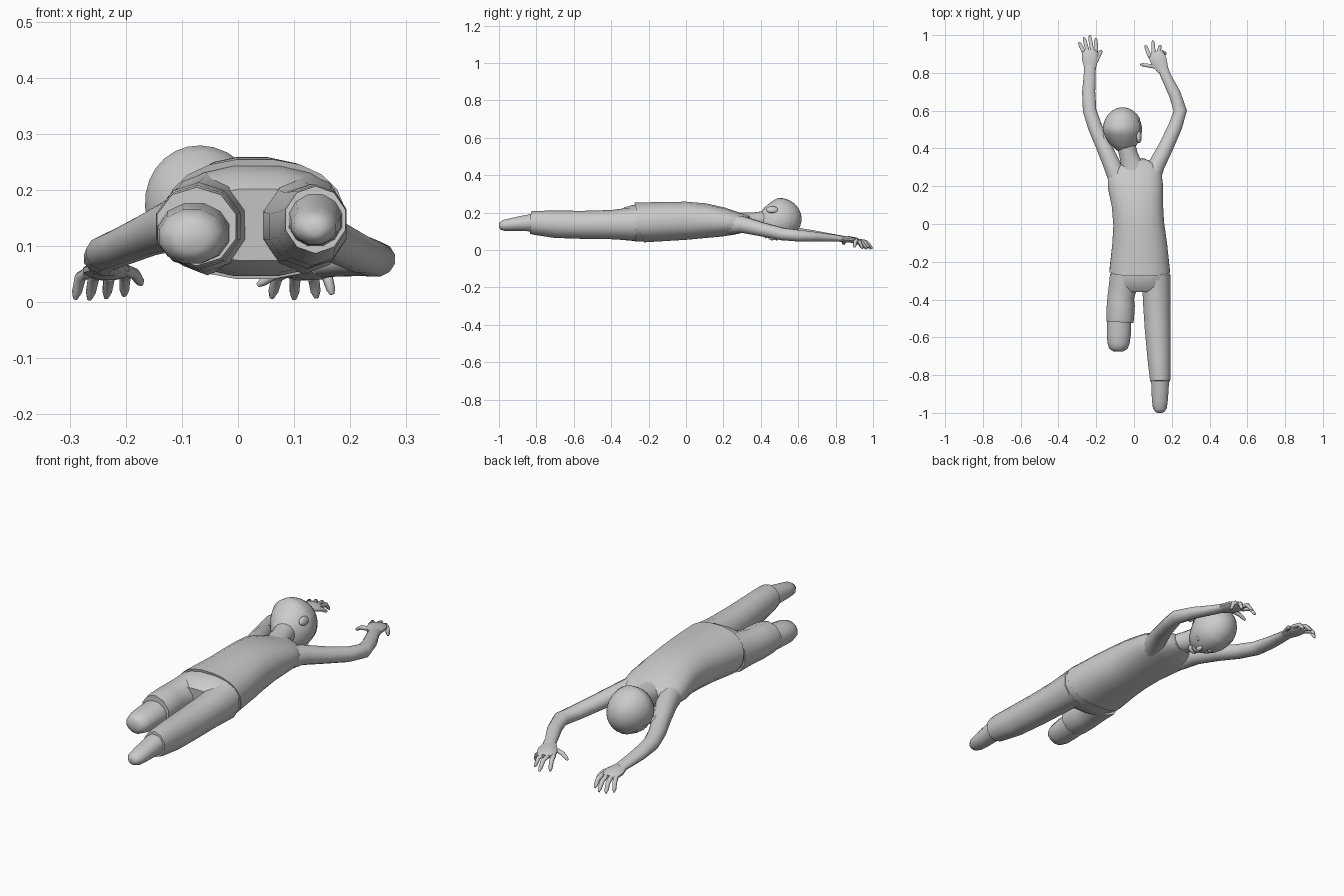
import bpy, bmesh
from math import sin, cos, pi, copysign
from mathutils import Vector, Matrix


def finish(name, bm, angle=50):
    bmesh.ops.recalc_face_normals(bm, faces=bm.faces[:])
    me = bpy.data.meshes.new(name)
    bm.to_mesh(me)
    bm.free()
    ob = bpy.data.objects.new(name, me)
    bpy.context.collection.objects.link(ob)
    bpy.ops.object.select_all(action='DESELECT')
    ob.select_set(True)
    bpy.context.view_layer.objects.active = ob
    bpy.ops.object.shade_smooth_by_angle(angle=angle * pi / 180)
    return ob


def tube(name, rings, n=16, square=1.0, shear=0.0, angle=50):
    """Skin through (x, y, z, half width, half height) rings, capped at both ends."""
    bm = bmesh.new()
    pts = [Vector(r[:3]) for r in rings]
    loops = []
    for i, (p, r) in enumerate(zip(pts, rings)):
        t = (pts[min(i + 1, len(pts) - 1)] - pts[max(i - 1, 0)]).normalized()
        side = t.cross(Vector((0, 0, 1))).normalized()
        up = side.cross(t)
        loop = []
        for k in range(n):
            a = 2 * pi * (k + 0.5) / n
            c = copysign(abs(cos(a)) ** square, cos(a))
            s = copysign(abs(sin(a)) ** square, sin(a))
            q = p + side * c * r[3] + up * s * r[4]
            if i == 0:
                q.y += shear * s
            loop.append(bm.verts.new(q))
        loops.append(loop)
    for a, b in zip(loops, loops[1:]):
        for k in range(n):
            bm.faces.new((a[k], a[(k + 1) % n], b[(k + 1) % n], b[k]))
    bm.faces.new(loops[0])
    bm.faces.new(loops[-1])
    return finish(name, bm, angle)


# Shirt torso with a slanted open hem over the trousers
tube("shirt_torso", [
    (.03, -.25, .148, .162, .108), (.03, -.1, .153, .146, .105),
    (.025, 0, .157, .136, .103), (.018, .1, .157, .137, .094),
    (.008, .2, .15, .147, .078), (.003, .26, .145, .144, .063),
    (-.002, .30, .145, .118, .052), (-.01, .33, .15, .065, .042)],
    20, .88, -.022)

# Neck
tube("neck", [(0, .27, .155, .075, .045), (-.015, .32, .155, .056, .046),
              (-.03, .37, .155, .05, .048), (-.045, .43, .16, .05, .05)])

# Trousers: seat and two legs, low number of sides
tube("trouser_seat", [(.03, -.2, .145, .15, .1), (.033, -.27, .145, .158, .1),
                      (.034, -.32, .141, .156, .09), (.034, -.355, .138, .13, .065)], 16, .85)
tube("short_trouser_leg", [
    (-.055, -.27, .14, .076, .092), (-.06, -.34, .138, .078, .084),
    (-.07, -.39, .137, .074, .078), (-.07, -.43, .136, .078, .078),
    (-.073, -.5, .135, .077, .074), (-.074, -.52, .135, .074, .07)], 10)
tube("long_trouser_leg", [
    (.118, -.27, .14, .078, .09), (.12, -.4, .136, .077, .078),
    (.125, -.55, .135, .072, .075), (.132, -.7, .138, .065, .073),
    (.138, -.81, .146, .058, .064), (.138, -.832, .147, .056, .06)], 10)

# Feet with blunt rounded toes
tube("short_leg_foot", [
    (-.078, -.5, .125, .066, .055), (-.08, -.58, .12, .066, .052),
    (-.082, -.63, .117, .061, .05), (-.084, -.66, .115, .05, .042),
    (-.084, -.674, .115, .028, .025)], 12)
tube("long_leg_foot", [
    (.138, -.81, .147, .05, .05), (.138, -.87, .143, .047, .043),
    (.137, -.93, .137, .044, .036), (.137, -.975, .132, .038, .03),
    (.137, -.995, .13, .024, .02), (.137, -1.0, .13, .012, .01)], 12)

# Arms stretched forward past the head
tube("left_arm", [
    (-.085, .23, .14, .05, .055), (-.115, .31, .138, .048, .046),
    (-.16, .41, .12, .042, .038), (-.205, .51, .1, .039, .034),
    (-.235, .6, .088, .037, .032), (-.24, .7, .077, .036, .026),
    (-.235, .79, .066, .032, .02), (-.232, .84, .061, .032, .016)], 12)
tube("right_arm", [
    (.09, .23, .14, .05, .055), (.118, .31, .135, .046, .045),
    (.17, .41, .11, .041, .038), (.22, .52, .085, .038, .034),
    (.245, .6, .077, .036, .032), (.215, .69, .072, .033, .026),
    (.17, .78, .065, .028, .02), (.15, .83, .06, .029, .016)], 12)


# Hands: flat palm, four curled fingers and a thumb
def hand(side, wrist, knuckle, tips, thumb):
    wrist, knuckle = Vector(wrist), Vector(knuckle)
    mid = wrist.lerp(knuckle, .5)
    tube(side + "_palm", [(*wrist, .03, .016), (*mid, .045, .018),
                          (*wrist.lerp(knuckle, .85), .043, .015), (*knuckle, .03, .009)], 12)
    across = (knuckle - wrist).normalized().cross(Vector((0, 0, 1)))
    paths = [(wrist.lerp(knuckle, .88) + across * o, Vector(t))
             for o, t in zip((-.034, -.012, .012, .034), tips)]
    paths.append((wrist.lerp(knuckle, .35) + across * thumb[0], Vector(thumb[1])))
    for i, (a, b) in enumerate(paths):
        bend = a.lerp(b, .6)
        bend.z = a.z - .008
        tube(f"{side}_finger_{i + 1}", [(*a, .011, .01), (*bend, .0105, .01),
                                        (*bend.lerp(b, .7), .009, .008), (*b, .004, .004)], 8)


hand("left", (-.232, .82, .062), (-.233, .925, .052),
     [(-.29, .96, .006), (-.265, .987, .005), (-.235, .998, .008), (-.203, .982, .012)],
     (.03, (-.172, .92, .032)))
hand("right", (.155, .81, .062), (.11, .91, .052),
     [(.06, .945, .008), (.1, .97, .006), (.14, .945, .008), (.168, .9, .014)],
     (-.03, (.035, .845, .03)))

# Head frame: face turned down and towards +x, crown towards +y
front = Vector((.45, 0, -.89)).normalized()
crown = Vector((0, 1, 0))
across = front.cross(crown).normalized()
if across.x < 0:
    across = -across
centre = Vector((-.06, .495, .167))


def place(a, b, c):
    return centre + across * a + front * b + crown * c


def skull(name, scale, keep=None):
    bm = bmesh.new()
    bmesh.ops.create_uvsphere(bm, u_segments=28, v_segments=18, radius=1)
    if keep:
        drop = [f for f in bm.faces if not keep(f.calc_center_median())]
        bmesh.ops.delete(bm, geom=drop, context='FACES')
    for v in bm.verts:
        a, b, c = v.co
        low = max(0, -c)
        a *= 1 - .25 * low
        b = b * (1 - .35 * low) if b < 0 else b
        v.co = place(a * .101 * scale, (b + .15 * low) * .112 * scale, c * .12 * scale)
    return finish(name, bm)


skull("head", 1)
skull("hair", 1.025, lambda p: p.z > .45 or (p.y < -.1 and p.z > -.6))


# Small facial features and ears
def blob(name, pos, size):
    bm = bmesh.new()
    bmesh.ops.create_uvsphere(bm, u_segments=12, v_segments=8, radius=1)
    for v in bm.verts:
        v.co = place(*(p + s * q for p, s, q in zip(pos, size, v.co)))
    return finish(name, bm)


blob("nose", (0, .113, -.035), (.011, .015, .02))
blob("upper_lip", (0, .103, -.067), (.024, .009, .005))
blob("lower_lip", (0, .098, -.077), (.02, .009, .006))
blob("chin", (0, .082, -.098), (.025, .018, .016))
for tag, s in (("left", -1), ("right", 1)):
    blob(tag + "_eye", (s * .038, .1, -.01), (.015, .008, .008))
    blob(tag + "_ear", (s * .1, -.005, -.035), (.012, .02, .032))
